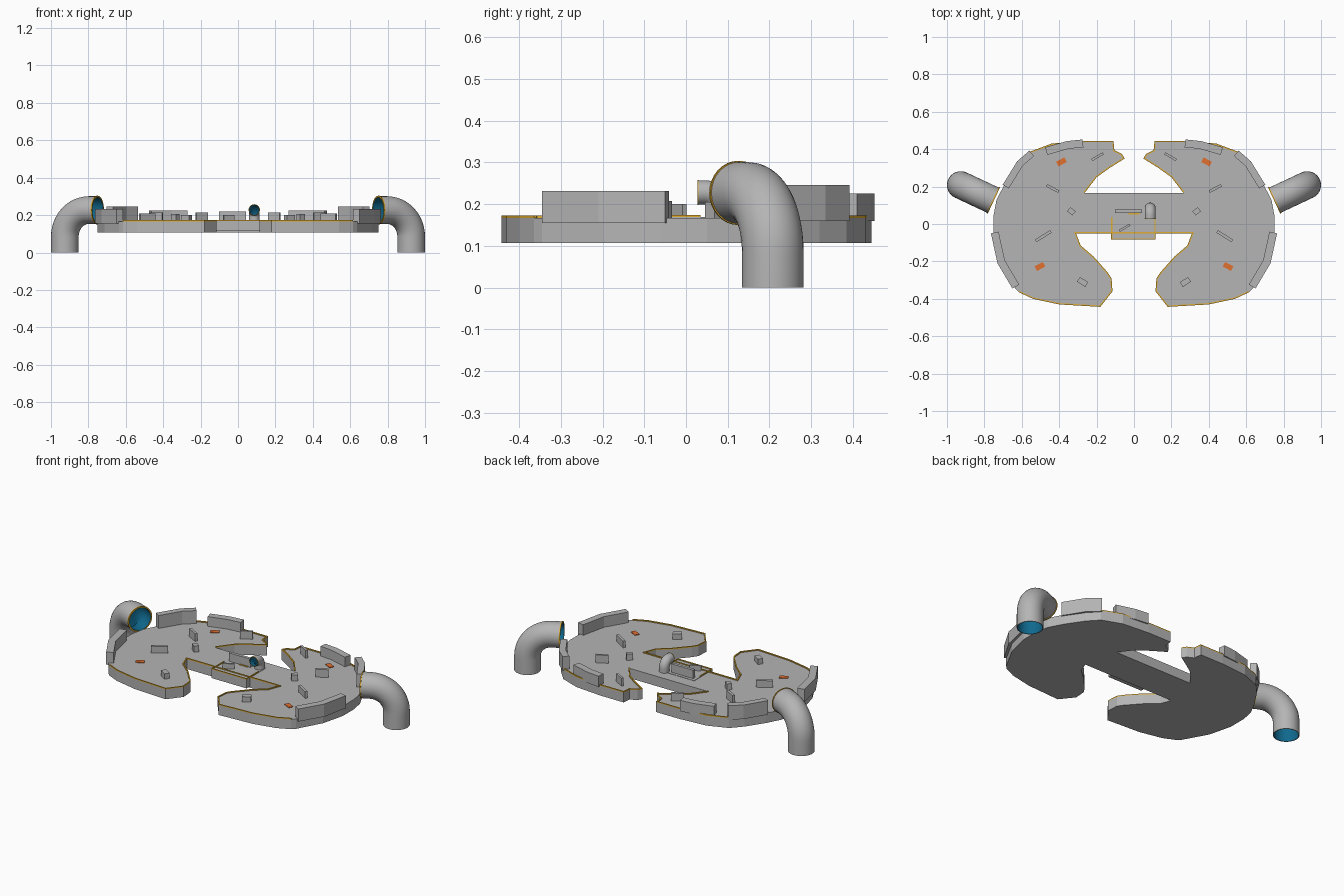
import bpy, bmesh, math
from mathutils import Vector

if "Cube" in bpy.data.objects:
    bpy.data.objects.remove(bpy.data.objects["Cube"])


def material(name, rgb):
    m = bpy.data.materials.new(name)
    m.diffuse_color = (*rgb, 1)
    m.use_nodes = True
    m.node_tree.nodes["Principled BSDF"].inputs["Base Color"].default_value = m.diffuse_color
    return m


GREY = material("light grey", (0.46, 0.46, 0.46))
GOLD = material("gold", (0.75, 0.42, 0.03))
TEAL = material("deep teal", (0.005, 0.14, 0.27))
ORANGE = material("orange", (0.75, 0.16, 0.03))
TOP = 0.167


def finish(name, bm, mats, mirror=False):
    bmesh.ops.recalc_face_normals(bm, faces=bm.faces)
    me = bpy.data.meshes.new(name)
    bm.to_mesh(me)
    bm.free()
    for m in mats:
        me.materials.append(m)
    ob = bpy.data.objects.new(name, me)
    bpy.context.collection.objects.link(ob)
    if mirror:
        ob.modifiers.new("mirror", 'MIRROR').use_mirror_merge = False
    return ob


def prism(name, pts, z0, z1, mat, mirror=False):
    bm = bmesh.new()
    f = bm.faces.new([bm.verts.new((x, y, z0)) for x, y in pts])
    ext = bmesh.ops.extrude_face_region(bm, geom=[f])
    verts = [g for g in ext["geom"] if isinstance(g, bmesh.types.BMVert)]
    bmesh.ops.translate(bm, verts=verts, vec=(0, 0, z1 - z0))
    return finish(name, bm, [mat], mirror)


def ribbon(name, pts, width, z0, z1, mat, mirror=False):
    """Strip following a path, thickened to the right of its direction."""
    p = [Vector(q) for q in pts]
    inner = []
    for i, q in enumerate(p):
        dirs = []
        if i > 0:
            dirs.append((q - p[i - 1]).normalized())
        if i < len(p) - 1:
            dirs.append((p[i + 1] - q).normalized())
        normals = [Vector((d.y, -d.x)) for d in dirs]
        n = sum(normals, Vector((0, 0))).normalized()
        inner.append(q + n * width / max(0.5, n.dot(normals[0])))
    return prism(name, [*p, *reversed(inner)], z0, z1, mat, mirror)


def block(name, x, y, length, width, z0, z1, angle, mat, mirror=False):
    a = math.radians(angle)
    u = Vector((math.cos(a), math.sin(a))) * length / 2
    v = Vector((-math.sin(a), math.cos(a))) * width / 2
    c = Vector((x, y))
    return prism(name, [c - u - v, c + u - v, c + u + v, c - u + v], z0, z1, mat, mirror)


def pipe(name, base, heading, radius, z_start, bend, straight, mirror=False):
    """Hollow elbow rising from base and turning level along heading."""
    h = Vector((*heading, 0)).normalized()
    up = Vector((0, 0, 1))
    side = h.cross(up)
    base = Vector(base)
    start = Vector((base.x, base.y, z_start))
    path = [(base, up)]
    for i in range(13):
        a = math.pi / 2 * i / 12
        path.append((start + h * bend * (1 - math.cos(a)) + up * bend * math.sin(a),
                     h * math.sin(a) + up * math.cos(a)))
    end = path[-1][0] + h * straight
    lip = radius * 0.09
    # outer skin, gold lip, then inner skin back to the base
    rings = [(c, t, radius, 0) for c, t in path]
    rings += [(end - h * lip, h, radius, 1), (end - h * lip, h, radius * 1.04, 1),
              (end, h, radius * 1.04, 1), (end, h, radius * 0.92, 2)]
    rings += [(c, t, radius * 0.94, 2) for c, t in reversed(path)]
    rings[-1] = (*rings[-1][:3], 0)
    bm = bmesh.new()
    loops, n = [], 32
    for c, t, r, _ in rings:
        nrm = side.cross(t)
        loops.append([bm.verts.new(c + r * (side * math.cos(2 * math.pi * k / n)
                                            + nrm * math.sin(2 * math.pi * k / n)))
                      for k in range(n)])
    for i in range(len(rings)):
        a, b = loops[i], loops[(i + 1) % len(rings)]
        for k in range(n):
            f = bm.faces.new((a[k], a[(k + 1) % n], b[(k + 1) % n], b[k]))
            f.material_index = rings[i][3]
            if i == len(path) - 1:
                f.material_index = 0
    ob = finish(name, bm, [GREY, GOLD, TEAL], mirror)
    bpy.ops.object.select_all(action='DESELECT')
    ob.select_set(True)
    bpy.context.view_layer.objects.active = ob
    bpy.ops.object.shade_smooth_by_angle(angle=math.radians(40))


# Deck: right half outline from the back of the bridge to its front
back_notch = [(0.265, 0.165), (0.2, 0.25), (0.13, 0.3), (0.05, 0.35), (0.065, 0.375),
              (0.105, 0.395), (0.11, 0.445), (0.265, 0.445), (0.44, 0.43), (0.56, 0.385)]
right_rim = [(0.62, 0.32), (0.69, 0.215), (0.735, 0.13), (0.75, 0.05), (0.75, -0.06),
             (0.715, -0.2), (0.635, -0.345)]
front_notch = [(0.615, -0.365), (0.54, -0.4), (0.4, -0.43), (0.18, -0.443), (0.115, -0.36),
               (0.12, -0.29), (0.14, -0.26), (0.215, -0.175), (0.285, -0.115), (0.31, -0.05)]
half = back_notch + right_rim + front_notch
prism("deck", half + [(-x, y) for x, y in reversed(half)], 0.107, TOP, GREY)

# Gold edging on the open deck edges
ribbon("back_edging", back_notch, 0.007, TOP - 0.001, 0.173, GOLD, True)
ribbon("front_edging", front_notch + [(0.0, -0.05)], 0.007, TOP - 0.001, 0.173, GOLD, True)

# Centre pad and its edging
prism("centre_pad", [(-0.122, -0.083), (0.116, -0.083), (0.116, 0.095), (-0.122, 0.095)],
      0.115, 0.169, GREY)
ribbon("pad_edging", [(0.116, 0.035), (0.116, -0.083), (-0.122, -0.083), (-0.122, 0.035)],
       0.006, 0.168, 0.174, GOLD)

# Rim walls
ribbon("back_wall", [(0.275, 0.452), (0.36, 0.443), (0.475, 0.41)], 0.042, 0.16, 0.226, GREY, True)
ribbon("corner_wall", [(0.56, 0.392), (0.625, 0.335), (0.702, 0.21)], 0.038, 0.16, 0.246, GREY, True)
ribbon("side_wall", [(0.765, -0.05), (0.73, -0.21), (0.65, -0.345)], 0.042, 0.155, 0.232, GREY, True)

# Cover blocks standing on the deck: x, y, length, width, top, angle
for i, (x, y, l, w, z, a) in enumerate([
        (0.195, 0.36, 0.07, 0.013, 0.215, -30), (0.435, 0.19, 0.072, 0.015, 0.215, -28 + 56),
        (0.335, 0.068, 0.036, 0.028, 0.205, 40), (0.485, -0.065, 0.095, 0.016, 0.208, -32),
        (0.275, -0.31, 0.052, 0.03, 0.2, 33)]):
    block(f"cover_block_{i + 1}", x, y, l, w, TOP - 0.002, z, a, GREY, True)
block("centre_cover", -0.05, -0.02, 0.065, 0.012, TOP, 0.2, 30, GREY)
block("centre_bar", -0.03, 0.068, 0.145, 0.018, TOP, 0.22, 0, GREY)
block("bar_marker", 0.0, 0.055, 0.06, 0.006, TOP, 0.173, 0, GOLD)

# Orange floor markers
for i, (x, y) in enumerate([(0.388, 0.332), (0.503, -0.227)]):
    block(f"floor_marker_{i + 1}", x, y, 0.05, 0.028, TOP - 0.001, 0.171, -28, ORANGE, True)

# Elbow pipes: large ones beside the deck, a small one on the centre pad
pipe("large_pipe", (0.926, 0.208, 0), (-0.177, -0.083), 0.074, 0.085, 0.142, 0.053, True)
pipe("small_pipe", (0.087, 0.085, TOP), (0, -1), 0.029, 0.19, 0.038, 0.02)
